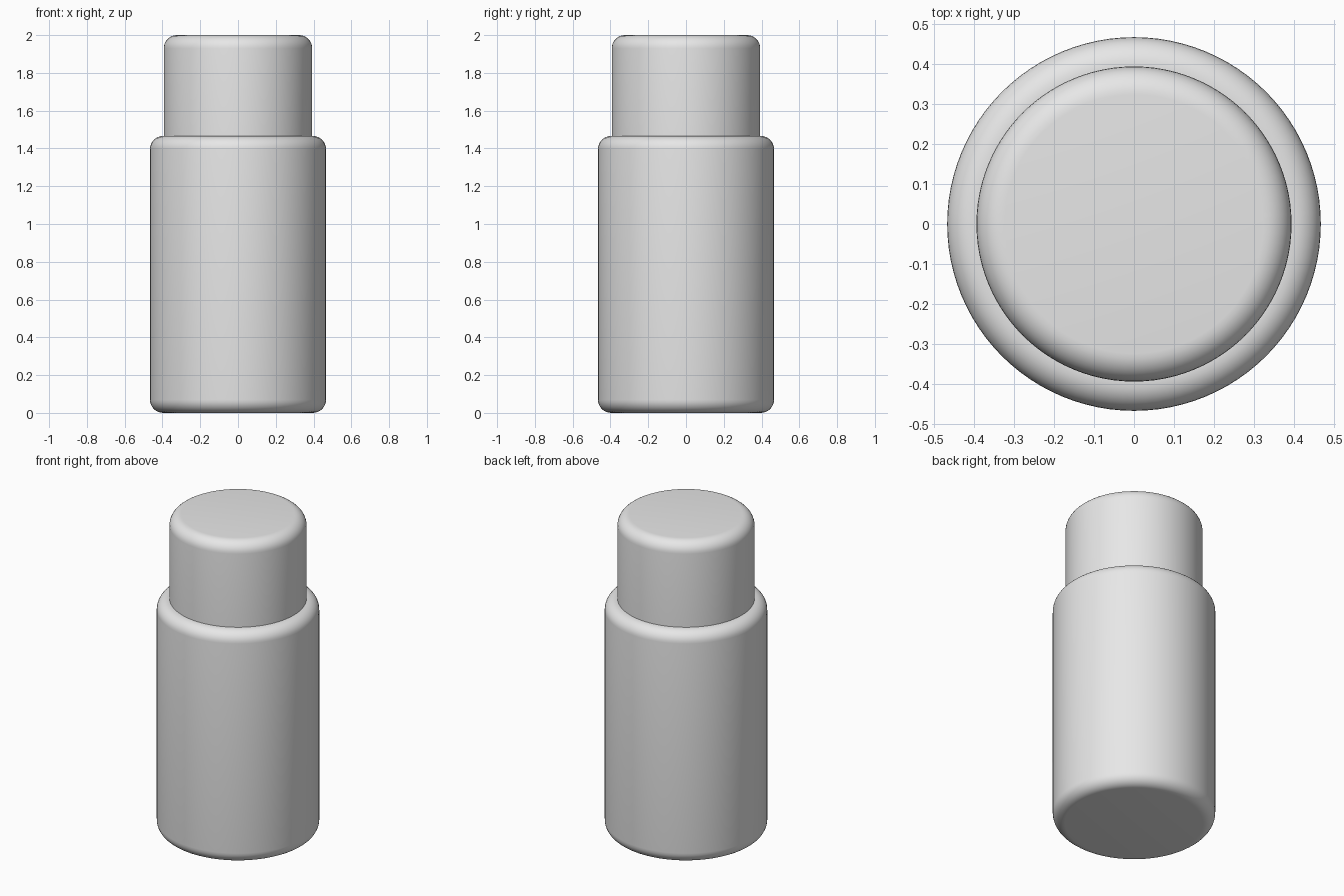
import bpy
import bmesh
import math

cube = bpy.data.objects.get("Cube")
if cube:
    bpy.data.objects.remove(cube, do_unlink=True)

grey = bpy.data.materials.new("light_grey")
grey.use_nodes = True
colour = (0.8, 0.8, 0.8, 1)
grey.diffuse_color = colour
grey.node_tree.nodes["Principled BSDF"].inputs["Base Color"].default_value = colour


def rounded_cylinder(name, radius, bottom, top, bevel, round_bottom):
    """Upright cylinder with its rims rounded over."""
    bm = bmesh.new()
    bmesh.ops.create_cone(bm, cap_ends=True, segments=96, radius1=radius,
                          radius2=radius, depth=top - bottom)
    bmesh.ops.translate(bm, verts=bm.verts, vec=(0, 0, (top + bottom) / 2))
    rims = [e for e in bm.edges
            if abs(e.verts[0].co.z - e.verts[1].co.z) < 0.001
            and (round_bottom or e.verts[0].co.z > (top + bottom) / 2)]
    bmesh.ops.bevel(bm, geom=rims, offset=bevel, segments=8, profile=0.5,
                    affect='EDGES')
    mesh = bpy.data.meshes.new(name)
    bm.to_mesh(mesh)
    bm.free()
    mesh.materials.append(grey)
    obj = bpy.data.objects.new(name, mesh)
    bpy.context.collection.objects.link(obj)
    bpy.ops.object.select_all(action='DESELECT')
    obj.select_set(True)
    bpy.context.view_layer.objects.active = obj
    bpy.ops.object.shade_smooth_by_angle(angle=math.radians(30))
    return obj


# Bottle body, rounded at both ends
rounded_cylinder("bottle_body", 0.466, 0, 1.466, 0.07, True)
# Cap standing on the shoulder, rounded on top
rounded_cylinder("bottle_cap", 0.393, 1.466, 2, 0.07, False)
